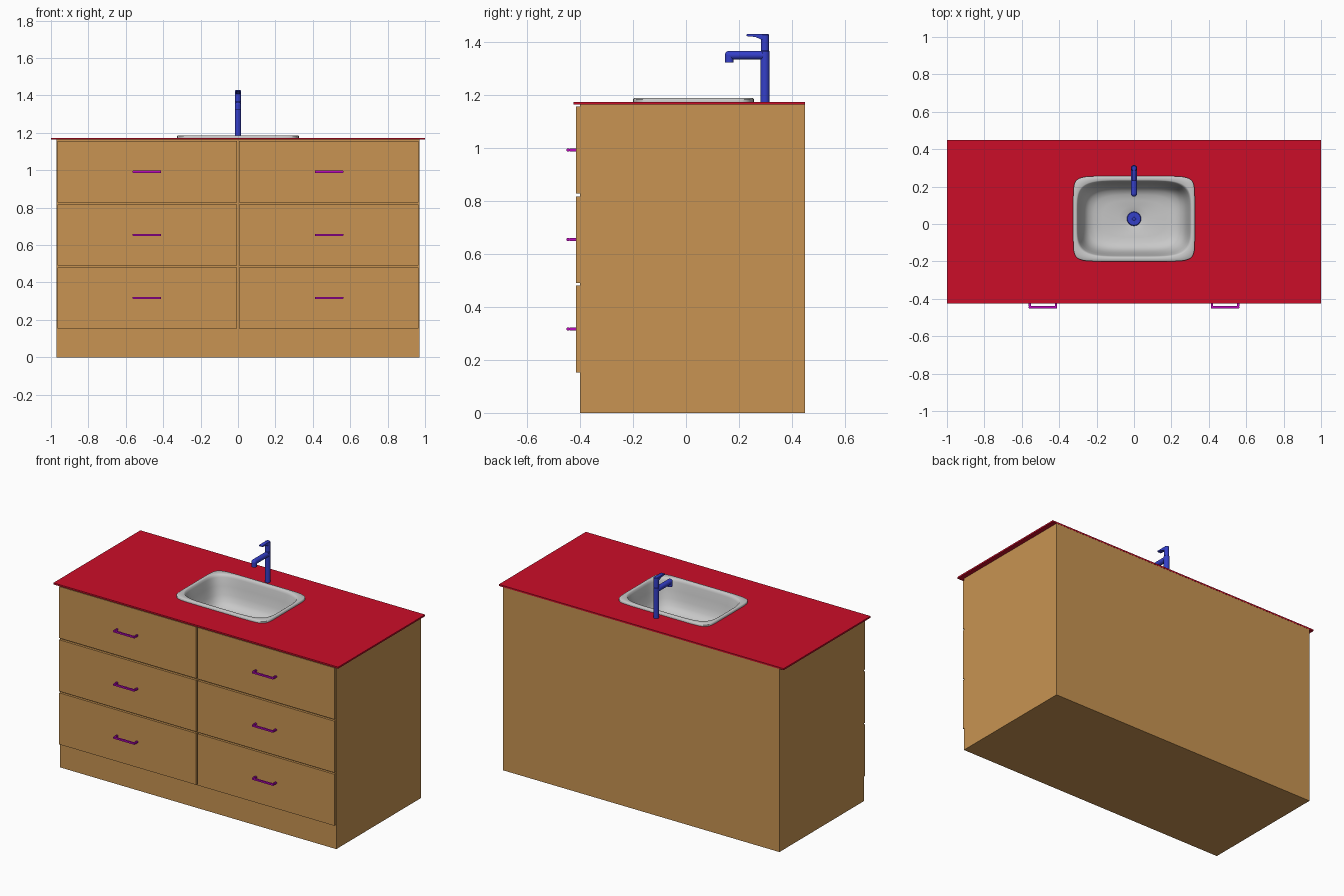
import bpy, bmesh, math
from mathutils import Vector, Matrix

if "Cube" in bpy.data.objects:
    bpy.data.objects.remove(bpy.data.objects["Cube"])


def material(name, rgb):
    m = bpy.data.materials.new(name)
    m.diffuse_color = (*rgb, 1)
    m.use_nodes = True
    m.node_tree.nodes["Principled BSDF"].inputs["Base Color"].default_value = m.diffuse_color
    return m


WOOD = material("wood", (0.578, 0.296, 0.084))
RED = material("red_top", (0.60, 0.004, 0.022))
STEEL = material("steel_grey", (0.58, 0.58, 0.58))
BLUE = material("blue_metal", (0.035, 0.05, 0.58))
PURPLE = material("purple", (0.50, 0.003, 0.50))


def finish(name, bm, mat, smooth=None):
    me = bpy.data.meshes.new(name)
    bm.to_mesh(me)
    bm.free()
    ob = bpy.data.objects.new(name, me)
    bpy.context.collection.objects.link(ob)
    me.materials.append(mat)
    if smooth:
        bpy.ops.object.select_all(action='DESELECT')
        ob.select_set(True)
        bpy.context.view_layer.objects.active = ob
        bpy.ops.object.shade_smooth_by_angle(angle=math.radians(smooth))
    return ob


def add_box(bm, lo, hi):
    lo, hi = Vector(lo), Vector(hi)
    mat = Matrix.Translation((lo + hi) / 2) @ Matrix.Diagonal((*(hi - lo), 1))
    return bmesh.ops.create_cube(bm, size=1, matrix=mat)["verts"]


def add_rod(bm, a, b, r1, r2=None, seg=24):
    a, b = Vector(a), Vector(b)
    rot = (b - a).to_track_quat('Z', 'Y').to_matrix().to_4x4()
    bmesh.ops.create_cone(bm, cap_ends=True, segments=seg, radius1=r1,
                          radius2=r1 if r2 is None else r2, depth=(b - a).length,
                          matrix=Matrix.Translation((a + b) / 2) @ rot)


def loop(bm, hx, hy, n, z, cy=0.028, count=96):
    """Rounded-rectangle ring (superellipse with exponent n)."""
    out = []
    for i in range(count):
        t = 2 * math.pi * (i + 0.5) / count
        c, s = math.cos(t), math.sin(t)
        out.append(bm.verts.new((hx * math.copysign(abs(c) ** (2 / n), c),
                                 cy + hy * math.copysign(abs(s) ** (2 / n), s), z)))
    return out


def skin(bm, rings):
    for a, b in zip(rings, rings[1:]):
        for i in range(len(a)):
            j = (i + 1) % len(a)
            bm.faces.new((a[i], a[j], b[j], b[i]))


# cabinet body, open under the counter so the basin can hang inside
bm = bmesh.new()
add_box(bm, (-0.97, -0.399, 0), (0.97, 0.448, 1.164))
bmesh.ops.delete(bm, geom=[f for f in bm.faces if f.normal.z > 0.9], context='FACES_ONLY')
finish("cabinet_body", bm, WOOD)

# drawer fronts and their pull handles
for row, z0 in enumerate((0.153, 0.490, 0.828)):
    for side, sx in (("left", -1), ("right", 1)):
        bm = bmesh.new()
        xs = sorted((sx * 0.005, sx * 0.966))
        add_box(bm, (xs[0], -0.414, z0), (xs[1], -0.398, z0 + 0.327))
        finish(f"drawer_front_{side}_{row + 1}", bm, WOOD)

        bm = bmesh.new()
        cx, cz, h = sx * 0.487, z0 + 0.164, 0.006
        add_box(bm, (cx - 0.076, -0.451, cz - h), (cx + 0.076, -0.439, cz + h))
        for e in (-1, 1):
            px = cx + e * 0.070
            add_box(bm, (px - h, -0.441, cz - h), (px + h, -0.413, cz + h))
        bmesh.ops.bevel(bm, geom=bm.edges[:], offset=0.002, segments=2, affect='EDGES')
        finish(f"drawer_handle_{side}_{row + 1}", bm, PURPLE, 40)

# countertop with the sink opening cut through
bm = bmesh.new()
add_box(bm, (-1, -0.424, 1.163), (1, 0.449, 1.173))
counter = finish("countertop", bm, RED)
bm = bmesh.new()
rings = [loop(bm, 0.315, 0.217, 6, z) for z in (1.10, 1.25)]
bm.faces.new(rings[0])
bm.faces.new(rings[1])
for i in range(len(rings[0])):
    j = (i + 1) % len(rings[0])
    bm.faces.new((rings[0][i], rings[0][j], rings[1][j], rings[1][i]))
bmesh.ops.recalc_face_normals(bm, faces=bm.faces[:])
cutter = finish("sink_cutter", bm, RED)
cutter.hide_render = True
mod = counter.modifiers.new("sink_hole", 'BOOLEAN')
mod.operation, mod.solver, mod.object = 'DIFFERENCE', 'EXACT', cutter
bpy.context.view_layer.objects.active = counter
bpy.ops.object.modifier_apply(modifier=mod.name)
bpy.data.objects.remove(cutter)

# sink: raised rim, rounded bowl, dished floor around the drain
FLOOR = 0.985
profile = [
    (0.325, 0.228, 9, 1.170), (0.325, 0.228, 9, 1.183), (0.321, 0.224, 9, 1.187),
    (0.308, 0.207, 5, 1.187), (0.304, 0.203, 4.8, 1.184), (0.300, 0.199, 4.6, 1.170),
    (0.290, 0.191, 4.4, 1.120), (0.278, 0.181, 4.2, 1.070), (0.264, 0.169, 4, 1.035),
    (0.244, 0.152, 3.8, 1.012), (0.215, 0.128, 3.5, 1.000), (0.170, 0.098, 3, 0.995),
    (0.080, 0.065, 2.3, 0.991), (0.044, 0.044, 2, FLOOR), (0.034, 0.034, 2, FLOOR - 0.003),
]
bm = bmesh.new()
rings = [loop(bm, *p) for p in profile]
skin(bm, rings)
bm.faces.new(rings[-1])
finish("sink_basin", bm, STEEL, 50)

# drain strainer with raised ribs
bm = bmesh.new()
add_rod(bm, (0, 0.028, FLOOR - 0.004), (0, 0.028, FLOOR + 0.004), 0.039, 0.035, 32)
add_rod(bm, (0, 0.028, FLOOR), (0, 0.028, FLOOR + 0.010), 0.012, 0.009, 16)
for k in range(8):
    vs = add_box(bm, (0.008, -0.003, FLOOR + 0.002), (0.033, 0.003, FLOOR + 0.007))
    bmesh.ops.rotate(bm, verts=vs, cent=(0, 0, 0), matrix=Matrix.Rotation(k * math.pi / 4, 3, 'Z'))
    bmesh.ops.translate(bm, verts=vs, vec=(0, 0.028, 0))
finish("sink_drain", bm, BLUE, 35)

# tap column with a short shoulder
FY = 0.298
bm = bmesh.new()
add_rod(bm, (0, FY, 1.170), (0, FY, 1.364), 0.017)
add_rod(bm, (0, FY, 1.364), (0, FY, 1.368), 0.017, 0.014)
finish("tap_column", bm, BLUE, 35)

# tap spout: level arm, round elbow, downturned nozzle
bm = bmesh.new()
add_rod(bm, (0, FY, 1.349), (0, 0.163, 1.349), 0.0165)
bmesh.ops.create_uvsphere(bm, u_segments=24, v_segments=12, radius=0.0165,
                          matrix=Matrix.Translation((0, 0.163, 1.349)))
add_rod(bm, (0, 0.163, 1.349), (0, 0.163, 1.321), 0.0165)
finish("tap_spout", bm, BLUE, 35)

# tap lever: swivel cap and flat tongue extruded from a side profile
bm = bmesh.new()
add_rod(bm, (0, FY, 1.367), (0, FY, 1.426), 0.0155)
add_rod(bm, (0, FY, 1.426), (0, FY, 1.430), 0.0155, 0.012)
side = [(0.229, 1.421), (0.262, 1.418), (0.284, 1.408), (0.300, 1.408),
        (0.300, 1.429), (0.232, 1.429), (0.229, 1.427)]
face = bm.faces.new([bm.verts.new((-0.012, y, z)) for y, z in side])
new = bmesh.ops.extrude_face_region(bm, geom=[face])["geom"]
bmesh.ops.translate(bm, verts=[v for v in new if isinstance(v, bmesh.types.BMVert)],
                    vec=(0.024, 0, 0))
bmesh.ops.recalc_face_normals(bm, faces=bm.faces[:])
finish("tap_lever", bm, BLUE, 35)
